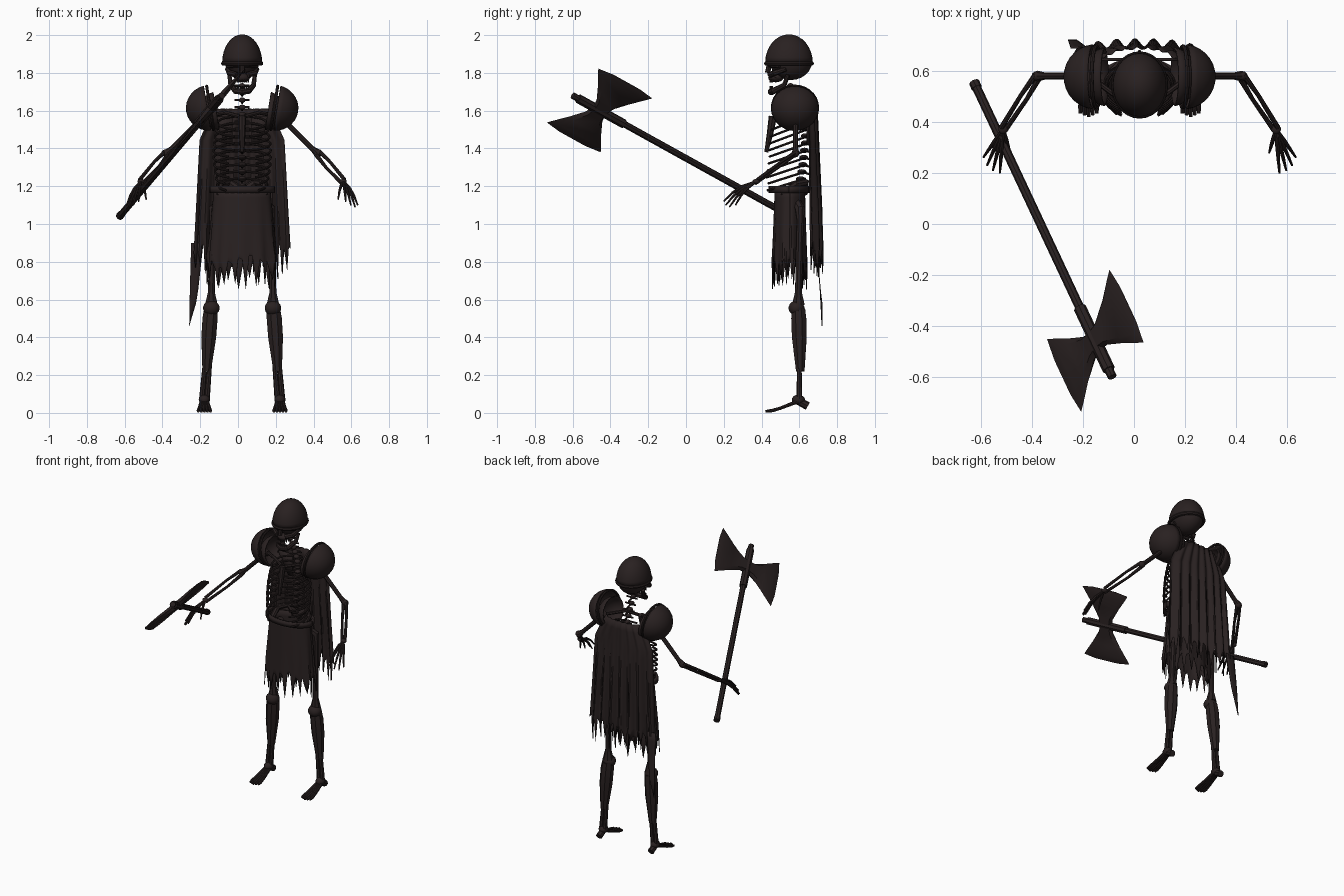
import bpy, bmesh, math, random
from mathutils import Vector, Matrix

random.seed(4)
cube = bpy.data.objects.get("Cube")
if cube:
    bpy.data.objects.remove(cube, do_unlink=True)

CX = 0.022  # the body's own centre line
mat = bpy.data.materials.new("dark_brown")
mat.use_nodes = True
COLOUR = (0.022, 0.015, 0.015, 1)
mat.diffuse_color = COLOUR
bsdf = next(n for n in mat.node_tree.nodes if n.type == 'BSDF_PRINCIPLED')
bsdf.inputs["Base Color"].default_value = COLOUR
made = []


def add_mesh(name, mesh, x=CX):
    ob = bpy.data.objects.new(name, mesh)
    ob.location.x = x
    bpy.context.collection.objects.link(ob)
    mesh.materials.clear()
    mesh.materials.append(mat)
    made.append(ob)
    return ob


def from_bmesh(name, bm, x=CX):
    bmesh.ops.recalc_face_normals(bm, faces=bm.faces)
    mesh = bpy.data.meshes.new(name)
    bm.to_mesh(mesh)
    bm.free()
    return add_mesh(name, mesh, x)


def tubes(name, paths, r, x=CX, closed=False):
    """Round rods along paths of (x, y, z, optional thickness factor)."""
    cu = bpy.data.curves.new(name, 'CURVE')
    cu.dimensions = '3D'
    cu.bevel_depth = r
    cu.bevel_resolution = 2
    cu.use_fill_caps = True
    for path in paths:
        sp = cu.splines.new('POLY')
        sp.points.add(len(path) - 1)
        sp.use_cyclic_u = closed
        for p, q in zip(sp.points, path):
            p.co = (q[0], q[1], q[2], 1)
            p.radius = q[3] if len(q) > 3 else 1
    tmp = bpy.data.objects.new(name + "_path", cu)
    bpy.context.collection.objects.link(tmp)
    dg = bpy.context.evaluated_depsgraph_get()
    mesh = bpy.data.meshes.new_from_object(tmp.evaluated_get(dg))
    bpy.data.objects.remove(tmp, do_unlink=True)
    return add_mesh(name, mesh, x)


def ball(name, centre, size, cut=False, rot=None, seg=20):
    """Ellipsoid, or the upper half of one."""
    bm = bmesh.new()
    bmesh.ops.create_uvsphere(bm, u_segments=seg, v_segments=seg // 2 + 2, radius=1)
    if cut:
        low = [v for v in bm.verts if v.co.z < -0.01]
        bmesh.ops.delete(bm, geom=low, context='VERTS')
    m = Matrix.Translation(centre) @ (rot or Matrix()) @ Matrix.Diagonal((*size, 1))
    bmesh.ops.transform(bm, matrix=m, verts=bm.verts)
    ob = from_bmesh(name, bm)
    if cut:
        thicken(ob, 0.008)
    return ob


def thicken(ob, t):
    mod = ob.modifiers.new("thickness", 'SOLIDIFY')
    mod.thickness = t
    mod.offset = 0


def cloth(name, cols, rows, fn, hem, t=0.005):
    """Sheet hanging from fn(u, v); hem(i) lowers the last rows of each column."""
    bm = bmesh.new()
    drops = [hem(i) for i in range(cols + 1)]
    grid = []
    for j in range(rows + 1):
        v = j / rows
        row = []
        for i in range(cols + 1):
            p = Vector(fn(i / cols, v))
            p.z -= drops[i] * max(0, (v - 0.7) / 0.3)
            row.append(bm.verts.new(p))
        grid.append(row)
    for a, b in zip(grid, grid[1:]):
        for i in range(cols):
            bm.faces.new((a[i], a[i + 1], b[i + 1], b[i]))
    ob = from_bmesh(name, bm)
    thicken(ob, t)
    return ob


def ragged(depth):
    return lambda i: random.uniform(0.4, 1) * depth if i % 3 == 1 else random.uniform(-0.5, 0.1) * depth


# Head: cranium, face bones, open jaw, helmet with a rim
ball("cranium", (0, 0.555, 1.86), (0.09, 0.112, 0.098))
tubes("brow_and_cheekbones", [
    [(-0.075, 0.5, 1.84), (-0.03, 0.445, 1.845), (0.03, 0.445, 1.845), (0.075, 0.5, 1.84)],
    *[[(s * 0.08, 0.53, 1.82, 0.7), (s * 0.068, 0.47, 1.8), (s * 0.03, 0.445, 1.79)] for s in (-1, 1)],
    [(0, 0.442, 1.85, 0.8), (0, 0.432, 1.8, 0.9)]], 0.016)
ball("upper_jaw", (0, 0.475, 1.775), (0.042, 0.04, 0.025), seg=12)
tubes("lower_jaw", [[(-0.068, 0.54, 1.79, 0.8), (-0.06, 0.52, 1.735), (-0.035, 0.465, 1.705, 1.2),
                     (0, 0.45, 1.7, 1.3), (0.035, 0.465, 1.705, 1.2), (0.06, 0.52, 1.735),
                     (0.068, 0.54, 1.79, 0.8)]], 0.014)
tubes("teeth", [[(k * 0.011, 0.445 + abs(k) * 0.004, z), (k * 0.011, 0.445 + abs(k) * 0.004, z + 0.018)]
                for k in range(-3, 4) for z in (1.712, 1.748)], 0.004)
ball("helmet", (0, 0.545, 1.853), (0.102, 0.122, 0.147), cut=True, seg=28)
ring = [(math.cos(a), math.sin(a)) for a in (k * math.tau / 28 for k in range(28))]
tubes("helmet_rim", [[(c * 0.1, 0.545 + s * 0.12, 1.85) for c, s in ring]], 0.012, closed=True)

# Spine
for k in range(15):
    z = 1.2 + k * 0.038
    y = 0.6 + 0.03 * math.sin((z - 1.2) * 6) - max(0, z - 1.55) * 0.25
    r = 0.026 - 0.0006 * k
    ball("vertebra", (0, y, z), (r, r, 0.014), seg=10)
    tubes("vertebra_spurs", [[(-0.04, y + 0.012, z), (0.04, y + 0.012, z)],
                             [(0, y, z), (0, y + 0.05, z - 0.015)]], 0.006)

# Rib cage and breastbone
ribs = []
for k in range(10):
    f = k / 9
    z0, wide, front = 1.57 - 0.33 * f, 0.1 + 0.04 * math.sin(math.pi * (0.15 + 0.7 * f)), 0.455 - 0.05 * f
    for s in (-1, 1):
        ribs.append([(s * wide * math.sin(a) + s * 0.012, 0.63 - (0.63 - front) * (1 - math.cos(a)) / 2,
                      z0 - 0.07 * (1 - math.cos(a)) / 2)
                     for a in (math.radians(14 * n) for n in range(13 - k // 4))])
tubes("ribs", ribs, 0.0065)
tubes("breastbone", [[(0, 0.46, 1.57, 1.3), (0, 0.445, 1.48), (0, 0.425, 1.38, 0.6)]], 0.017)

# Pelvis, belt and waist ring
tubes("pelvis", [[(0, 0.62, 1.17, 1.4), (s * 0.07, 0.63, 1.22), (s * 0.12, 0.58, 1.21),
                  (s * 0.12, 0.52, 1.16), (s * 0.05, 0.5, 1.09), (0, 0.5, 1.08)] for s in (-1, 1)], 0.02)
cloth("belt", 32, 1, lambda u, v: (0.165 * math.cos(u * math.tau), 0.545 + 0.1 * math.sin(u * math.tau),
                                   1.2 - 0.035 * v), lambda i: 0, 0.016)


# Ragged skirt and cloak
def skirt(u, v):
    a = u * math.tau
    fold = 1 + 0.05 * v * math.sin(a * 11)
    return ((0.148 + 0.035 * v) * fold * math.cos(a),
            0.55 + (0.078 + 0.012 * v) * fold * math.sin(a), 1.18 - 0.41 * v)


def cloak(u, v):
    s = 2 * u - 1
    half = 0.14 + 0.075 * min(1, v / 0.2) + 0.04 * v
    fold = 0.016 * math.sin(u * 44) * min(1, 0.3 + v)
    return (half * s, 0.69 + 0.02 * v - 0.04 * abs(s) ** 3 + fold, 1.61 - 0.77 * v)


cloth("skirt", 60, 10, skirt, ragged(0.13))
cloth("cloak", 60, 14, cloak, ragged(0.12))
cloth("long_tatter", 3, 6, lambda u, v: (-0.27 + (0.065 - 0.03 * v) * u - 0.01 * v, 0.69 + 0.03 * v,
                                         0.9 - 0.36 * v), lambda i: 0.08 - 0.04 * i)

for s, side in ((-1, "right"), (1, "left")):
    # Shoulder armour: a tilted outer dome over a smaller inner shell
    tilt = Matrix.Rotation(s * math.radians(99), 4, 'Y')
    ball(side + "_shoulder_dome", (s * 0.172, 0.577, 1.615), (0.118, 0.124, 0.122), True, tilt, 26)
    ball(side + "_shoulder_shell", (s * 0.125, 0.577, 1.6), (0.1, 0.112, 0.1), True, tilt, 22)
    rim = tubes(side + "_shoulder_rim", [[(s * (0.17 + 0.018 * c), 0.577 + 0.12 * q, 1.615 + 0.115 * c)
                                          for c, q in ring]], 0.008, closed=True)
    tubes(side + "_collar_bone", [[(s * 0.015, 0.47, 1.57), (s * 0.09, 0.5, 1.59), (s * 0.19, 0.575, 1.57)]], 0.011)
    cloth(side + "_shoulder_blade", 2, 2, lambda u, v: (s * (0.05 + 0.11 * u * (1 - 0.7 * v)), 0.645,
                                                        1.57 - 0.15 * v), lambda i: 0, 0.012)

    # Arm: upper bone, paired lower bones, hand fan
    elbow, wrist = Vector((s * 0.4, 0.58, 1.375)), Vector((s * 0.535, 0.372, 1.225))
    tubes(side + "_upper_arm", [[(s * 0.2, 0.58, 1.57, 1.6), (s * 0.24, 0.58, 1.53), (s * 0.37, 0.58, 1.4),
                                 (*elbow, 1.5)]], 0.014)
    ball(side + "_elbow", elbow, (0.024, 0.02, 0.022), seg=12)
    gap = Vector((s * 0.007, 0.006, 0.01))
    tubes(side + "_forearm", [[(*(elbow + g), 1.4), (*elbow.lerp(wrist, 0.4) + g * 1.5,), (*(wrist + g), 1.2)]
                              for g in (gap, -gap)], 0.0085)
    ball(side + "_wrist", wrist, (0.02, 0.02, 0.014), seg=10)
    tips = ((0.508, 0.28, 1.13), (0.548, 0.2, 1.12), (0.575, 0.21, 1.1), (0.598, 0.23, 1.09), (0.612, 0.262, 1.1))
    fingers = []
    for t in tips:
        tip = Vector((s * t[0], t[1], t[2]))
        knuckle, mid = wrist.lerp(tip, 0.42), wrist.lerp(tip, 0.72)
        knuckle.z += 0.018
        mid.z += 0.018
        fingers.append([(*wrist, 1), (*knuckle, 1.25), (*mid, 1), (*tip, 0.6)])
    tubes(side + "_hand", fingers, 0.0068)

    # Leg: thigh bone, knee, tapering shin guard, shin bones
    tubes(side + "_thigh_bone", [[(s * 0.1, 0.58, 1.12, 1.3), (s * 0.15, 0.605, 1.08, 1.5), (s * 0.155, 0.605, 1.02),
                                  (s * 0.163, 0.595, 0.64), (s * 0.163, 0.595, 0.57, 1.9)]], 0.019)
    ball(side + "_knee", (s * 0.163, 0.585, 0.555), (0.045, 0.042, 0.04), seg=14)
    tubes(side + "_shin_guard", [[(s * 0.165, 0.595, 0.55, 0.9), (s * 0.17, 0.597, 0.5), (s * 0.177, 0.6, 0.4, 0.98),
                                  (s * 0.188, 0.605, 0.22, 0.56)]], 0.043)
    tubes(side + "_shin_bones", [[(s * 0.185 + d, 0.6, 0.25), (s * 0.2 + d, 0.6, 0.07, 1.3)]
                                 for d in (-0.013, 0.013)], 0.012)

    # Foot: heel and five toes
    fx = s * 0.2
    ball(side + "_ankle", (fx, 0.595, 0.07), (0.03, 0.035, 0.026), seg=12)
    tubes(side + "_heel", [[(fx, 0.59, 0.065), (fx, 0.645, 0.036, 1.1)]], 0.02)
    tubes(side + "_toes", [[(fx + k * 0.008, 0.585, 0.058, 1.2), (fx + k * 0.014, 0.5, 0.025),
                            (fx + k * 0.016, 0.46, 0.013, 1.1), (fx + k * 0.016, 0.42 + 0.007 * abs(k), 0.008, 0.8)]
                           for k in range(-2, 3)], 0.0085)

# Axe handle, socket and end cap
butt, tip = Vector((-0.627, 0.556, 1.04)), Vector((-0.085, -0.6, 1.68))
along = (tip - butt).normalized()
out = Vector((0.244, 0.272, 0.285)).normalized()
flat = along.cross(out)


def rod(name, a, b, r):
    tubes(name, [[tuple(butt.lerp(tip, a)), tuple(butt.lerp(tip, b))]], r, x=0)


rod("axe_handle", 0, 1, 0.018)
rod("axe_socket", 0.765, 0.975, 0.025)
rod("axe_butt_cap", 0, 0.02, 0.021)

# Axe blades: flat fans with bevelled sides, as (reach, half width, half thickness)
centre = butt.lerp(tip, 0.877)
for s, name in ((1, "upper_axe_blade"), (-1, "lower_axe_blade")):
    bm = bmesh.new()
    loops = []
    for reach, w, t in ((0, 0.045, 0.02), (0.05, 0.055, 0.018), (0.13, 0.105, 0.015),
                        (0.2, 0.155, 0.009), (0.232, 0.176, 0.002), (0.244, 0.09, 0.001)):
        section = ((w, 0), (w * 0.75, t), (-w * 0.75, t), (-w, 0), (-w * 0.75, -t), (w * 0.75, -t))
        loops.append([bm.verts.new(centre + out * s * reach + along * a + flat * b) for a, b in section])
    for a, b in zip(loops, loops[1:]):
        for i in range(6):
            bm.faces.new((a[i], a[(i + 1) % 6], b[(i + 1) % 6], b[i]))
    bm.faces.new(loops[0])
    bm.faces.new(loops[-1])
    from_bmesh(name, bm, 0)

# Smooth shading with sharp edges kept
bpy.ops.object.select_all(action='DESELECT')
for ob in made:
    ob.select_set(True)
bpy.context.view_layer.objects.active = made[0]
bpy.ops.object.shade_smooth_by_angle(angle=math.radians(35))
